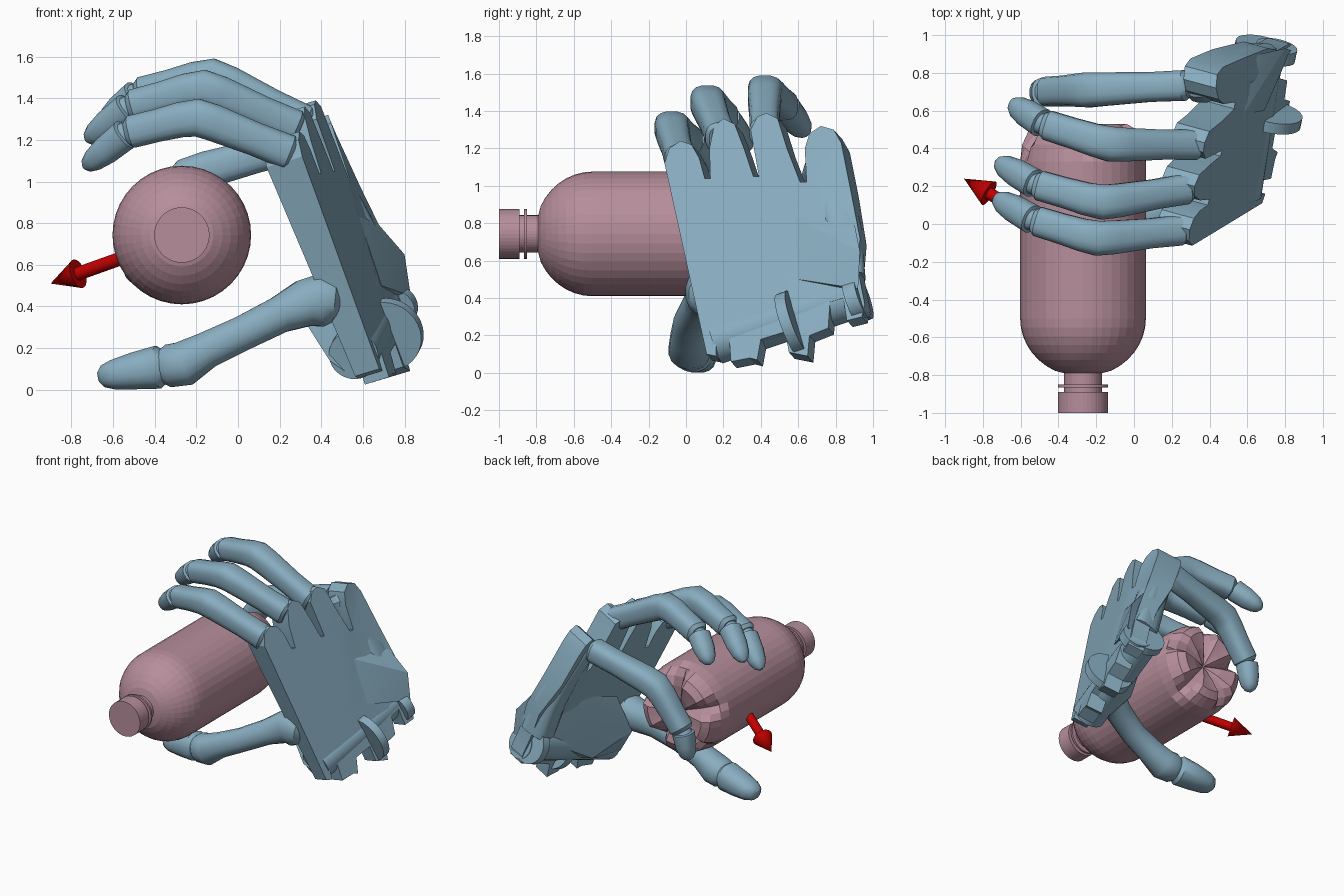
import bpy, bmesh, math
from mathutils import Vector as V

if "Cube" in bpy.data.objects:
    bpy.data.objects.remove(bpy.data.objects["Cube"])


def material(name, col):
    m = bpy.data.materials.new(name)
    m.diffuse_color = (*col, 1)
    m.use_nodes = True
    m.node_tree.nodes["Principled BSDF"].inputs["Base Color"].default_value = m.diffuse_color
    return m


BLUE = material("hand_blue", (0.25, 0.42, 0.53))
PINK = material("bottle_pink", (0.47, 0.27, 0.33))
RED = material("arrow_red", (0.55, 0.0, 0.0))


def finish(name, bm, mat, smooth=None):
    bmesh.ops.recalc_face_normals(bm, faces=bm.faces)
    me = bpy.data.meshes.new(name)
    bm.to_mesh(me)
    bm.free()
    me.materials.append(mat)
    ob = bpy.data.objects.new(name, me)
    bpy.context.collection.objects.link(ob)
    if smooth:
        bpy.ops.object.select_all(action='DESELECT')
        bpy.context.view_layer.objects.active = ob
        ob.select_set(True)
        bpy.ops.object.shade_smooth_by_angle(angle=math.radians(smooth))
    return ob


def skin(bm, rings):
    """Join rings of points into a closed tube."""
    vs = [[bm.verts.new(p) for p in r] for r in rings]
    n = len(vs[0])
    for a, b in zip(vs, vs[1:]):
        for i in range(n):
            bm.faces.new((a[i], a[(i + 1) % n], b[(i + 1) % n], b[i]))
    bm.faces.new(vs[0])
    bm.faces.new(vs[-1])


def loft(name, secs, mat=BLUE, n=16, p=0.7, smooth=35):
    """Tube through sections (point, half width, half thickness)."""
    bm = bmesh.new()
    pts = [V(s[0]) for s in secs]
    rings = []
    for i, (c, w, h) in enumerate(secs):
        t = (pts[min(i + 1, len(pts) - 1)] - pts[max(i - 1, 0)]).normalized()
        up = t.cross(V((0, 1, 0))).normalized()
        side = up.cross(t)
        ring = []
        for k in range(n):
            a = 2 * math.pi * (k + 0.5) / n
            co, si = math.cos(a), math.sin(a)
            ring.append(pts[i] + side * w * math.copysign(abs(co) ** p, co)
                        + up * h * math.copysign(abs(si) ** p, si))
        rings.append(ring)
    skin(bm, rings)
    return finish(name, bm, mat, smooth)


def rod(name, a, b, r1, r2, mat=BLUE, n=24):
    """Cylinder or cone between two points."""
    a, b = V(a), V(b)
    bm = bmesh.new()
    bmesh.ops.create_cone(bm, cap_ends=True, segments=n, radius1=r1, radius2=r2, depth=(b - a).length)
    q = V((0, 0, 1)).rotation_difference((b - a).normalized())
    for v in bm.verts:
        v.co = q @ v.co + (a + b) / 2
    return finish(name, bm, mat, 35)


def hull(name, pts):
    bm = bmesh.new()
    for p in pts:
        bm.verts.new(p)
    bmesh.ops.convex_hull(bm, input=bm.verts)
    return finish(name, bm, BLUE, 20)


# Bottle: cap, neck, domed shoulder, body and five-petal base
BX, BZ, R, SEG = -0.27, 0.743, 0.333, 40
profile = [(.133, -1), (.133, -.89), (.1, -.89), (.1, -.865), (.133, -.865),
           (.133, -.85), (.1, -.85), (.1, -.79)]
for i in range(1, 9):
    a = math.radians(18 + 9 * i)
    profile.append((R * math.sin(a), -.5 - .31 * math.cos(a)))
rows = [(q, q) for q in profile]
petal = [(R, .33), (.322, .42), (.285, .5), (.23, .53), (.12, .5), (.01, .45)]
valley = [(R, .33), (.295, .38), (.24, .41), (.17, .43), (.09, .44), (.01, .45)]
rows += list(zip(petal, valley))
groove = [1, .4, 0, 0, 0, 0, 0, .4]
bm = bmesh.new()
rings = []
for (r0, y0), (r1, y1) in rows:
    ring = []
    for k in range(SEG):
        g, a = groove[k % 8], 2 * math.pi * k / SEG + math.pi / 2
        r, y = r0 + (r1 - r0) * g, y0 + (y1 - y0) * g
        ring.append((BX + r * math.cos(a), y, BZ + r * math.sin(a)))
    rings.append(ring)
skin(bm, rings)
finish("bottle", bm, PINK)

# Arrow
start, tip = V((BX, -.13, .735)), V((-.9, .24, .51))
d = (tip - start).normalized()
neck = tip - d * .16
rod("arrow_shaft", start, neck, .033, .033, RED)
rod("arrow_head", neck, tip, .072, 0, RED)


# Palm plate: outline in (y, z) laid on the slanted plane of the hand back
def back_x(y, z):
    return .679 + .27 * y - .303 * z - .5 * max(0, y - .58) * max(0, z - .75)


def thickness(z):
    return .125 + .06 * min(1, max(0, (z - .6) / .4))


NRM = V((.925, -.25, .28)).normalized()
outline = [(-.115, 1.12), (-.09, 1.2), (-.03, 1.24), (.03, 1.22), (.07, 1.15), (.1, 1.04), (.13, 1.04),
           (.125, 1.2), (.15, 1.32), (.2, 1.36), (.26, 1.33), (.31, 1.2), (.36, 1.05), (.39, 1.05),
           (.345, 1.3), (.38, 1.37), (.43, 1.39), (.49, 1.36), (.54, 1.2), (.61, 1.02), (.645, 1.02),
           (.635, 1.2), (.66, 1.28), (.72, 1.32), (.79, 1.3), (.83, 1.23), (.88, .98), (.93, .72),
           (.92, .55), (.955, .37), (.94, .3), (.86, .28), (.84, .4), (.77, .38), (.76, .24), (.66, .2),
           (.65, .09), (.55, .11), (.53, .22), (.4, .18), (.38, .07), (.34, .08), (.24, .06), (.23, .2),
           (.16, .18), (.16, .09), (.11, .1)]
bm = bmesh.new()
skin(bm, [[V((back_x(y, z), y, z)) - NRM * t * thickness(z) for y, z in outline] for t in (0, 1)])
bmesh.ops.triangulate(bm, faces=[f for f in bm.faces if len(f.verts) > 4])
finish("palm_plate", bm, BLUE, 20)

# Fleshy heel of the palm, the ridge on its far edge and the far hand bone
hull("palm_heel", [(.32, .2, .33), (.44, .17, .14), (.54, .2, .07), (.38, .3, .62), (.58, .85, .42),
                   (.46, .62, .72), (.62, .6, .2), (.45, .5, .2), (.55, .8, .75), (.55, .3, .5)])
hull("palm_ridge", [(.58, .58, .83), (.67, .9, .8), (.6, .88, .85), (.80, .93, .65),
                    (.83, .92, .45), (.62, .88, .4), (.69, .6, .5)])
loft("far_hand_bone", [((.33, .72, 1.22), .05, .06), ((.35, .73, 1.19), .09, .085), ((.46, .79, .98), .1, .09),
                       ((.57, .84, .75), .1, .1), ((.66, .86, .5), .1, .11)], p=.6)

# Wrist roll and hinge discs
rod("wrist_roll", (.555, .16, .165), (.675, .935, .42), .12, .12, n=32)
ax = V((.2, .92, .34)).normalized()
for name, c, r, t in (("wrist_disc_large", (.715, .57, .265), .175, .03),
                      ("wrist_disc_far", (.75, .91, .39), .11, .035),
                      ("wrist_disc_end", (.67, .92, .41), .14, .03)):
    c = V(c)
    rod(name, c - ax * t, c + ax * t, r, r, n=32)

# Fingers: base, middle bend, last joint, tip
fingers = {
    "finger_front": [(.27, -.03, 1.13), (-.2, -.08, 1.315), (-.53, .02, 1.235), (-.735, .14, 1.07)],
    "finger_second": [(.3, .19, 1.25), (-.17, .11, 1.455), (-.52, .21, 1.36), (-.725, .33, 1.2)],
    "finger_third": [(.35, .42, 1.27), (-.13, .42, 1.51), (-.48, .53, 1.42), (-.65, .64, 1.28)],
    "finger_back": [(.3, .735, 1.18), (-.25, .71, 1.03), (-.465, .7, .73), (-.505, .69, .52)],
}


def mix(p, q, t):
    return p + (q - p) * t


for name, pts in fingers.items():
    a, b, c, e = [V(p) for p in pts]
    loft(name + "_body", [
        (mix(a, b, .02), .065, .07), (mix(a, b, .06), .082, .085), (mix(a, b, .4), .08, .082),
        (mix(a, b, .82), .09, .09), (b - (b - (a + c) / 2) * .06, .094, .092), (mix(b, c, .22), .088, .086),
        (mix(b, c, .55), .082, .08), (mix(b, c, .93), .08, .08), (c, .06, .06)])
    loft(name + "_tip", [
        (mix(c, e, -.12), .045, .045), (mix(c, e, .03), .06, .06), (mix(c, e, .05), .078, .076),
        (mix(c, e, .5), .074, .07), (mix(c, e, .8), .06, .055), (mix(c, e, .95), .038, .036),
        (mix(c, e, 1.02), .012, .012)], p=.85)
    # short link joining the finger to the palm
    k = a + (a - b).normalized() * .025
    loft(name + "_link", [(mix(a, b, .06), .035, .04), (k, .035, .035)], n=12)

# Thumb
loft("thumb_body", [
    ((.49, .125, .42), .06, .06), ((.46, .12, .425), .105, .105), ((.4, .12, .43), .125, .13),
    ((.32, .115, .415), .108, .115),
    ((.2, .07, .36), .092, .09), ((.02, .02, .27), .088, .085), ((-.15, .01, .19), .095, .09),
    ((-.26, .015, .125), .11, .11), ((-.33, .03, .115), .105, .105), ((-.37, .04, .11), .08, .08)], p=.9)
loft("thumb_tip", [
    ((-.34, .03, .11), .07, .07), ((-.385, .04, .108), .1, .105), ((-.5, .06, .09), .1, .09),
    ((-.6, .075, .072), .085, .072), ((-.65, .08, .064), .06, .053), ((-.67, .083, .06), .025, .025)], p=.85)
